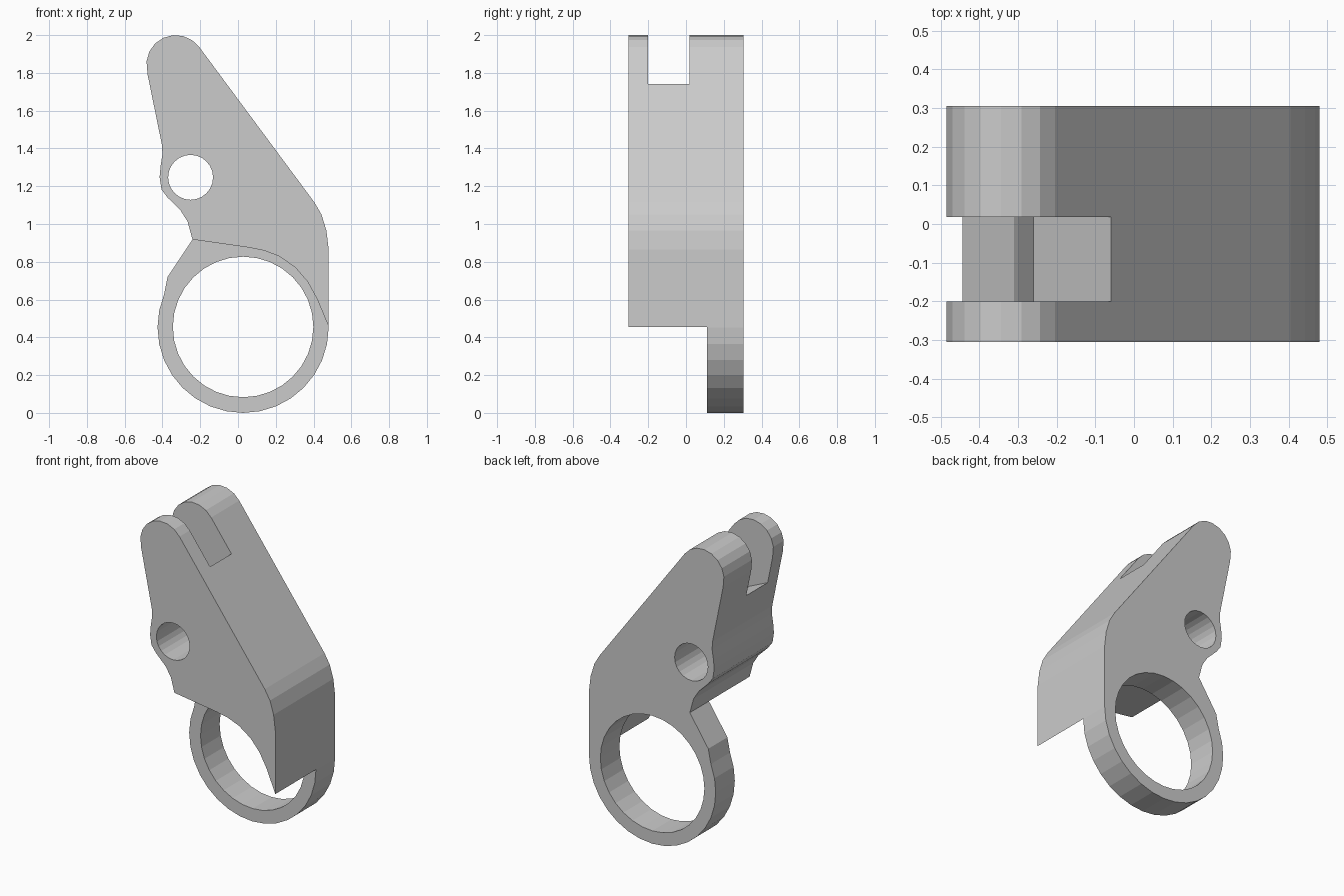
import bpy, bmesh
from math import cos, sin, radians

if "Cube" in bpy.data.objects:
    bpy.data.objects.remove(bpy.data.objects["Cube"])


def prism(name, profile, y0, y1):
    """Extrude an (x, z) profile along y."""
    bm = bmesh.new()
    face = bm.faces.new([bm.verts.new((x, y0, z)) for x, z in profile])
    ext = bmesh.ops.extrude_face_region(bm, geom=[face])
    verts = [v for v in ext["geom"] if isinstance(v, bmesh.types.BMVert)]
    bmesh.ops.translate(bm, verts=verts, vec=(0, y1 - y0, 0))
    bmesh.ops.recalc_face_normals(bm, faces=bm.faces)
    mesh = bpy.data.meshes.new(name)
    bm.to_mesh(mesh)
    bm.free()
    obj = bpy.data.objects.new(name, mesh)
    bpy.context.collection.objects.link(obj)
    return obj


def arc(cx, cz, r, start, end, steps):
    """Points from the start to the end angle in degrees."""
    angles = [radians(start + (end - start) * i / steps) for i in range(steps + 1)]
    return [(cx + r * cos(a), cz + r * sin(a)) for a in angles]


def circle(cx, cz, r, sides):
    return arc(cx, cz, r, 0, 360, sides)[:-1]


def cut(target, name, profile, y0, y1):
    cutter = prism(name, profile, y0, y1)
    cutter.hide_render = True
    cutter.hide_viewport = True
    mod = target.modifiers.new(name, "BOOLEAN")
    mod.operation = "DIFFERENCE"
    mod.solver = "EXACT"
    mod.object = cutter


# Whole silhouette: rounded tip, sloped edge, ring, pivot bulge
outline = arc(-0.33, 1.845, 0.155, 174, 36, 7)
outline += [(0.405, 1.114), (0.442, 1.05), (0.468, 0.965), (0.48, 0.865)]
outline += arc(0.027, 0.453, 0.453, 0, -202.5, 18)
outline += [(-0.373, 0.72), (-0.241, 0.918), (-0.267, 1.013), (-0.304, 1.072),
            (-0.373, 1.14), (-0.405, 1.183), (-0.415, 1.247), (-0.41, 1.305),
            (-0.40, 1.369), (-0.403, 1.42), (-0.479, 1.793)]
bracket = prism("ring_bracket", outline, -0.305, 0.305)

# Front relief leaves the ring only as a thin rear plate
relief = [(-0.6, 0.969), (-0.241, 0.918), (0.06, 0.875), (0.14, 0.859), (0.22, 0.828),
          (0.304, 0.769), (0.368, 0.695), (0.42, 0.60), (0.48, 0.456),
          (0.6, 0.168), (0.6, -0.2), (-0.6, -0.2)]
cut(bracket, "front_relief_cutter", relief, -0.5, 0.11)

# Ring opening and pivot hole
cut(bracket, "ring_opening_cutter", circle(0.027, 0.455, 0.372, 32), -0.5, 0.5)
cut(bracket, "pivot_hole_cutter", circle(-0.251, 1.247, 0.119, 24), -0.5, 0.5)

# Fork slot with an angled floor
slot = [(-0.7, 1.733), (-0.445, 1.62), (-0.31, 1.56), (-0.30, 1.55), (-0.26, 1.50),
        (-0.06, 1.74), (0.2, 2.052), (0.2, 2.3), (-0.7, 2.3)]
cut(bracket, "fork_slot_cutter", slot, -0.20, 0.018)
